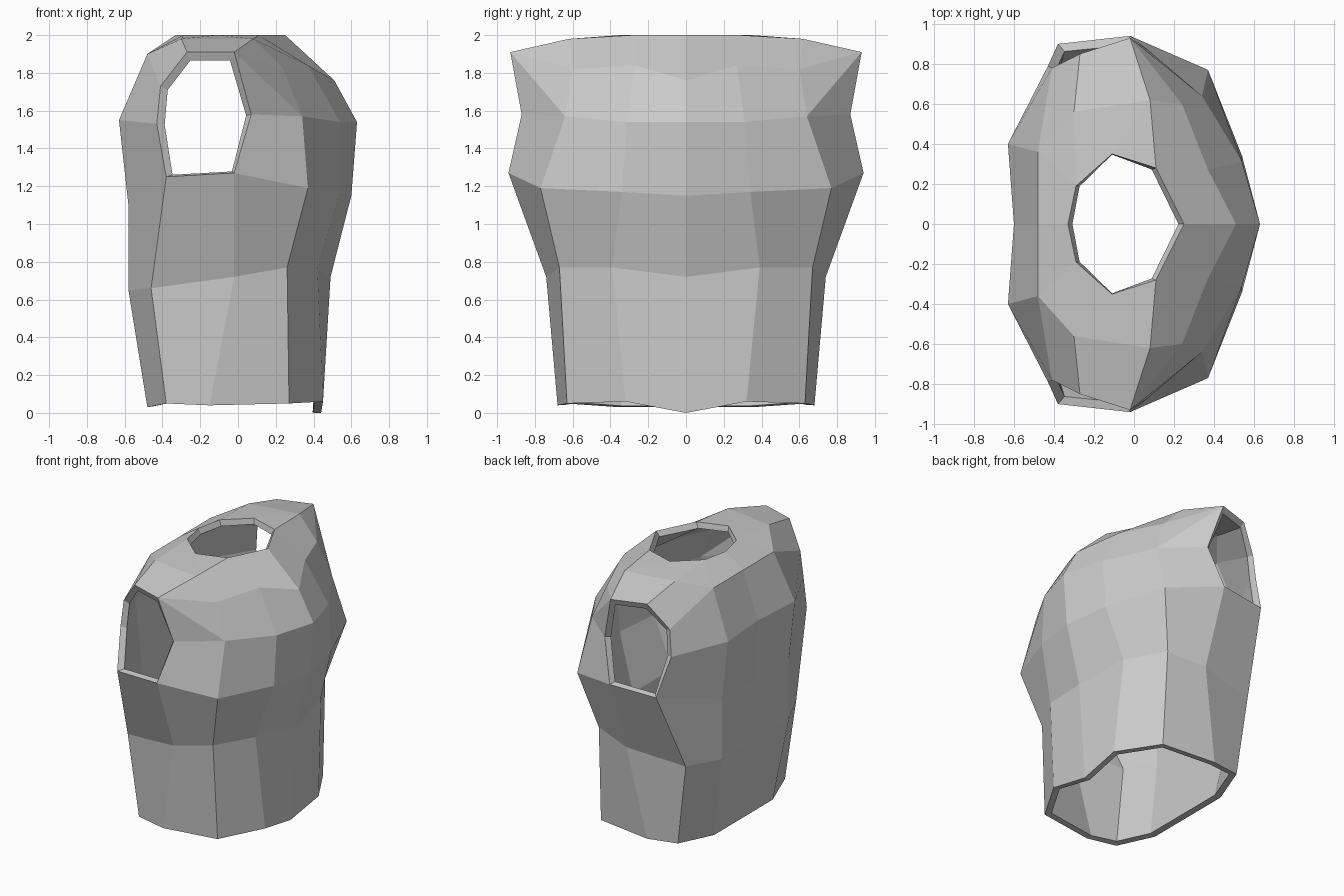
import bpy
import bmesh

cube = bpy.data.objects.get("Cube")
if cube:
    bpy.data.objects.remove(cube, do_unlink=True)


def make_material(name, color):
    material = bpy.data.materials.new(name)
    material.use_nodes = True
    material.diffuse_color = color
    material.node_tree.nodes["Principled BSDF"].inputs["Base Color"].default_value = color
    return material


# Columns run from the back middle, round the side, to the chest middle.
COLUMNS = ["spine", "back", "rear_side", "side", "front_side", "chest", "breastbone"]

# Full rings of the body, from the hem up to the armhole sill
RINGS = {
    "hem": [(-.48, 0, .03), (-.48, .35, .03), (-.38, .64, .05), (-.15, .68, .04),
            (.27, .63, .05), (.45, .32, .06), (.44, 0, 0)],
    "waist": [(-.58, 0, .65), (-.58, .4, .65), (-.46, .66, .66), (-.02, .74, .72),
              (.26, .67, .77), (.42, .39, .77), (.49, 0, .72)],
    "sill": [(-.58, 0, 1.1), (-.58, .4, 1.1), (-.38, .9, 1.25), (-.02, .94, 1.27),
             (.37, .77, 1.19), (.54, .34, 1.17), (.6, 0, 1.15)],
    "upper": [(-.6, 0, 1.55), (-.63, .4, 1.55), (-.43, .79, 1.53), (.07, .87, 1.58),
              (.34, .64, 1.57), (.54, .31, 1.54), (.63, 0, 1.54)],
}

# Shoulder, collarbone and neck points
TOP = {
    "blade_spine": (-.48, 0, 1.9), "blade_back": (-.48, .36, 1.9),
    "arm_rear": (-.41, .78, 1.73), "arm_top_rear": (-.27, .85, 1.91),
    "arm_top_front": (-.02, .93, 1.91),
    "collar_side": (.24, .6, 1.82), "collar_chest": (.37, .27, 1.84),
    "collar_mid": (.51, 0, 1.76),
    "shoulder_rear": (-.3, .56, 1.98), "shoulder_front": (.08, .62, 1.98),
    "neck_back": (-.33, 0, 2), "neck_rear": (-.29, .19, 2), "neck_side": (-.11, .35, 2),
    "neck_front": (.11, .28, 2), "neck_throat": (.25, 0, 2),
}

# Faces that close the shoulders, leaving the armhole and neck open
TOP_FACES = [
    "upper_spine upper_back blade_back blade_spine",
    "upper_back upper_rear_side arm_rear blade_back",
    "blade_back arm_rear arm_top_rear shoulder_rear",
    "blade_spine blade_back neck_rear neck_back",
    "blade_back shoulder_rear neck_rear",
    "shoulder_rear arm_top_rear arm_top_front shoulder_front",
    "shoulder_rear shoulder_front neck_side neck_rear",
    "shoulder_front neck_front neck_side",
    "shoulder_front arm_top_front collar_side",
    "arm_top_front upper_front_side collar_side",
    "arm_top_front upper_side upper_front_side",
    "upper_front_side upper_chest collar_chest collar_side",
    "upper_chest upper_breastbone collar_mid collar_chest",
    "shoulder_front collar_side collar_chest neck_front",
    "neck_front collar_chest collar_mid neck_throat",
]


def build_half():
    bm = bmesh.new()
    verts = {}
    for ring, points in RINGS.items():
        for column, point in zip(COLUMNS, points):
            verts[ring + "_" + column] = bm.verts.new(point)
    for name, point in TOP.items():
        verts[name] = bm.verts.new(point)

    # Body panels between neighbouring rings
    rings = list(RINGS)
    for low, high in zip(rings, rings[1:]):
        for a, b in zip(COLUMNS, COLUMNS[1:]):
            if low == "sill" and (a, b) == ("rear_side", "side"):
                continue  # armhole
            bm.faces.new([verts[low + "_" + a], verts[high + "_" + a],
                          verts[high + "_" + b], verts[low + "_" + b]])
    for face in TOP_FACES:
        bm.faces.new([verts[name] for name in face.split()])
    bmesh.ops.recalc_face_normals(bm, faces=bm.faces)

    # The hem's side panel must look away from the middle
    bm.faces.ensure_lookup_table()
    panel = max(bm.faces, key=lambda f: f.calc_center_median().x)
    if panel.normal.x < 0:
        bmesh.ops.reverse_faces(bm, faces=bm.faces)
    mesh = bpy.data.meshes.new("torso_shell")
    bm.to_mesh(mesh)
    bm.free()
    return mesh


shell = bpy.data.objects.new("torso_shell", build_half())
bpy.context.collection.objects.link(shell)
shell.data.materials.append(make_material("light_grey", (.6, .6, .6, 1)))

# Mirror the half, then give the shell its wall thickness
mirror = shell.modifiers.new("mirror", "MIRROR")
mirror.use_axis = (False, True, False)
mirror.use_clip = True
wall = shell.modifiers.new("wall", "SOLIDIFY")
wall.thickness = .045
wall.offset = -1
wall.use_even_offset = True
